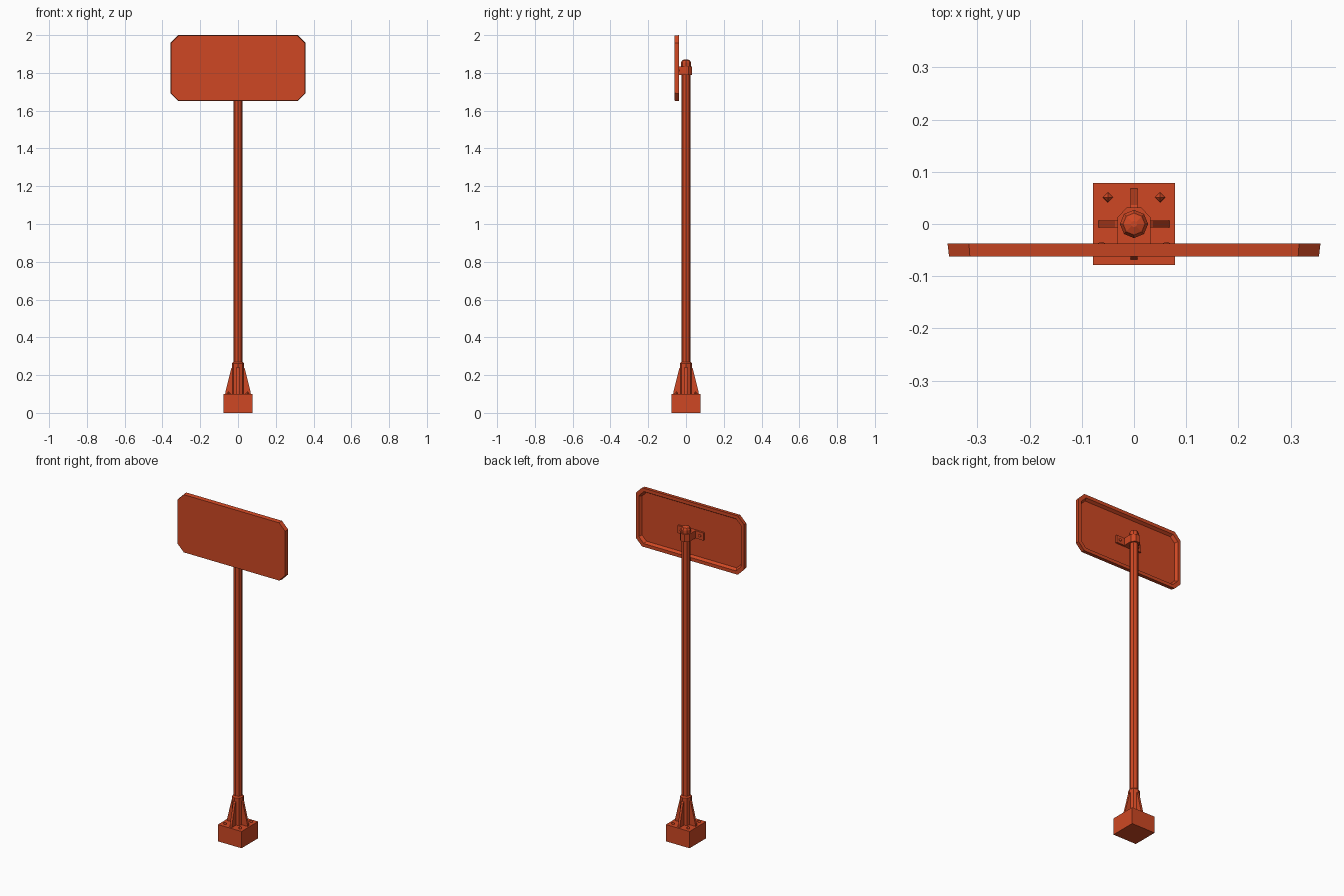
import bpy, bmesh, math
from mathutils import Matrix

cube = bpy.data.objects.get("Cube")
if cube:
    bpy.data.objects.remove(cube, do_unlink=True)

paint = bpy.data.materials.new("orange_red_paint")
paint.use_nodes = True
colour = (0.62, 0.064, 0.017, 1)
paint.diffuse_color = colour
paint.node_tree.nodes["Principled BSDF"].inputs["Base Color"].default_value = colour


def finish(name, bm):
    bmesh.ops.recalc_face_normals(bm, faces=bm.faces)
    mesh = bpy.data.meshes.new(name)
    bm.to_mesh(mesh)
    bm.free()
    mesh.materials.append(paint)
    ob = bpy.data.objects.new(name, mesh)
    bpy.context.collection.objects.link(ob)
    return ob


def box(name, lo, hi):
    bm = bmesh.new()
    bmesh.ops.create_cube(bm, size=1)
    for v in bm.verts:
        v.co = [(a + b) / 2 + c * (b - a) for a, b, c in zip(lo, hi, v.co)]
    return finish(name, bm)


def loft(name, rings):
    """Join equal-sized rings of points with quads and close both ends."""
    bm = bmesh.new()
    loops = [[bm.verts.new(p) for p in ring] for ring in rings]
    for a, b in zip(loops, loops[1:]):
        for i in range(len(a)):
            j = (i + 1) % len(a)
            bm.faces.new((a[i], a[j], b[j], b[i]))
    bm.faces.new(loops[0][::-1])
    bm.faces.new(loops[-1])
    return finish(name, bm)


def turned(name, profile, sides=8, centre=(0, 0)):
    return loft(name, [[(centre[0] + r * math.sin(math.tau * i / sides),
                         centre[1] + r * math.cos(math.tau * i / sides), z)
                        for i in range(sides)] for r, z in profile])


# Base block, post with domed top, and foot collar
box("base_block", (-0.078, -0.078, 0), (0.078, 0.078, 0.1))
turned("post", [(0.024, 0.09), (0.024, 1.835)])
turned("post_cap", [(0.027, 1.835), (0.027, 1.855), (0.021, 1.866), (0.006, 1.872)])
turned("foot_collar", [(0.032, 0.1), (0.032, 0.262), (0.025, 0.27)])

# Four triangular gussets and four anchor bolts
gusset = [(0.02, 0.1), (0.068, 0.1), (0.066, 0.115), (0.036, 0.235), (0.02, 0.25)]
for i, side in enumerate(("left", "back", "right", "front")):
    ob = loft("gusset_" + side, [[(x, y, z) for x, z in gusset] for y in (-0.007, 0.007)])
    ob.data.transform(Matrix.Rotation(i * math.pi / 2, 4, 'Z'))
for sx, side in ((1, "left"), (-1, "right")):
    for sy, end in ((1, "back"), (-1, "front")):
        turned(f"anchor_bolt_{end}_{side}", [(0.01, 0.1), (0.009, 0.106), (0.001, 0.113)],
               4, (sx * 0.05, sy * 0.051))


# Sign panel: clipped corners, recessed back with a sloped inner rim
def panel_ring(y, inset):
    w, h, c = 0.357 - inset, 0.175 - inset, 0.041 - inset * 0.4
    corner = [(w, h - c), (w - c, h)]
    half = corner + [(-x, z) for x, z in corner[::-1]]
    return [(x, y, z + 1.825) for x, z in half + [(-x, -z) for x, z in half]]


loft("sign_panel", [panel_ring(-0.062, 0.003), panel_ring(-0.037, 0),
                    panel_ring(-0.037, 0.02), panel_ring(-0.053, 0.03)])

# Clamp around the post, with bolted ears on the panel back
half = [(0.032, -0.053), (0.032, 0.012), (0.014, 0.032)]
outline = half + [(-x, y) for x, y in half[::-1]]
loft("clamp", [[(x, y, z) for x, y in outline] for z in (1.79, 1.835)])
for s, side in ((1, "left"), (-1, "right")):
    box("clamp_ear_" + side, (min(s * 0.03, s * 0.085), -0.054, 1.79),
        (max(s * 0.03, s * 0.085), -0.042, 1.835))
    bolt = turned("ear_bolt_" + side, [(0.009, 0), (0.008, 0.005), (0.002, 0.008)], 6)
    bolt.data.transform(Matrix.Translation((s * 0.062, -0.042, 1.8125))
                        @ Matrix.Rotation(-math.pi / 2, 4, 'X'))
